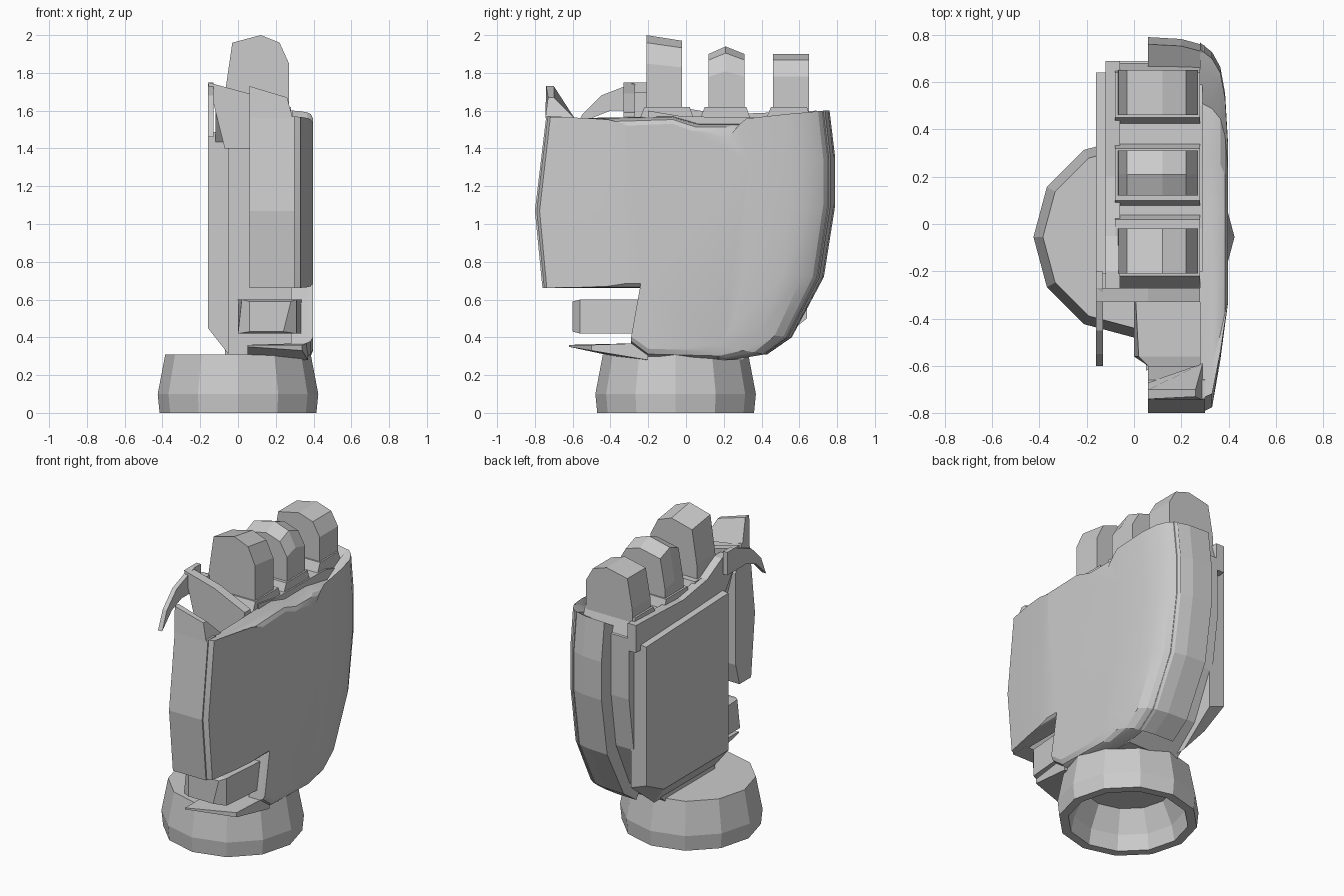
import bpy, bmesh, math

cube = bpy.data.objects.get("Cube")
if cube:
    bpy.data.objects.remove(cube, do_unlink=True)

grey = bpy.data.materials.new("light_grey")
grey.use_nodes = True
colour = (0.6, 0.6, 0.6, 1)
grey.diffuse_color = colour
grey.node_tree.nodes["Principled BSDF"].inputs["Base Color"].default_value = colour


def loft(name, rings, smooth=False):
    """Join equal-length rings of points with quads and cap both ends."""
    bm = bmesh.new()
    loops = [[bm.verts.new(p) for p in ring] for ring in rings]
    n = len(loops[0])
    for a, b in zip(loops, loops[1:]):
        for i in range(n):
            j = (i + 1) % n
            bm.faces.new((a[i], a[j], b[j], b[i]))
    bm.faces.new(loops[0][::-1])
    bm.faces.new(loops[-1])
    bmesh.ops.recalc_face_normals(bm, faces=bm.faces)
    mesh = bpy.data.meshes.new(name)
    bm.to_mesh(mesh)
    bm.free()
    mesh.materials.append(grey)
    obj = bpy.data.objects.new(name, mesh)
    bpy.context.collection.objects.link(obj)
    if smooth:
        bpy.ops.object.select_all(action='DESELECT')
        obj.select_set(True)
        bpy.context.view_layer.objects.active = obj
        bpy.ops.object.shade_smooth_by_angle(angle=math.radians(20))
    return obj


def side_prism(name, profile, x0, x1):
    """Extrude a (y, z) profile along x."""
    return loft(name, [[(x, y, z) for y, z in profile] for x in (x0, x1)])


def front_prism(name, profile, y0, y1):
    """Extrude an (x, z) profile along y."""
    return loft(name, [[(x, y, z) for x, z in profile] for y in (y0, y1)])


# Wrist cuff: faceted ring, hollow underneath
def cuff_ring(z, r):
    return [(r * math.cos(math.tau * i / 12), -0.055 + r * math.sin(math.tau * i / 12), z)
            for i in range(12)]


loft("wrist_cuff", [cuff_ring(z, r) for z, r in
                    ((0.24, 0.27), (0.1, 0.34), (0, 0.36), (0, 0.415), (0.1, 0.425), (0.31, 0.385))])

# Back-of-hand shell: one outline with a thumb notch, rounded off towards the rear
back_edge = [(0.76, 1.6), (0.79, 1.35), (0.79, 1.1), (0.73, 0.72), (0.56, 0.4), (0.43, 0.31)]
top_edge = [(-0.74, 1.57), (-0.6, 1.56), (-0.07, 1.57), (0.07, 1.53), (0.3, 1.53), (0.53, 1.49), (0.68, 1.57)]
bottom_edge = [(0.25, 0.28), (-0.2, 0.29), (-0.29, 0.36), (-0.24, 0.66), (-0.76, 0.66), (-0.8, 1.07)]
outline = top_edge + back_edge + bottom_edge


def shell_ring(x, front, rear, height):
    """Draw the outline in towards the middle: front part, rear part and height."""
    ring = []
    for y, z in outline:
        if y < -0.3:
            y = -0.3 + (y + 0.3) * front
        elif y > 0:
            y *= rear
        ring.append((x, y, 1 + (z - 1) * height))
    return ring


loft("hand_back_shell", [shell_ring(*ring) for ring in (
    (0.28, 1, 0.97, 1), (0.33, 0.95, 0.92, 0.995), (0.365, 0.55, 0.84, 0.985),
    (0.385, 0.25, 0.7, 0.97), (0.398, 0.06, 0.42, 0.93))], True)

# Walls wrapping from the shell towards the palm
inner = [(y * 0.87, 1 + (z - 1) * 0.9) for y, z in reversed(back_edge)]
rear_profile = back_edge + inner
loft("rear_wall", [[(x, y * s, z) for y, z in rear_profile]
                   for x, s in ((0.06, 1), (0.2, 0.99), (0.3, 0.955))])
front_profile = [(-0.76, 0.66), (-0.8, 1.07), (-0.74, 1.57), (-0.66, 1.57), (-0.6, 1.4), (-0.6, 0.8), (-0.64, 0.66)]
side_prism("front_wall", front_profile, 0.06, 0.3)
loft("front_wall_tip", [[(0.06, -0.745, 1.56), (0.29, -0.745, 1.56), (0.29, -0.59, 1.56), (0.06, -0.67, 1.56)],
                        [(0.06, -0.74, 1.73), (0.26, -0.73, 1.67), (0.26, -0.7, 1.67), (0.06, -0.7, 1.73)]])

# Hand core
side_prism("hand_core", [(-0.2, 0.28), (0.3, 0.28), (0.5, 0.45), (0.64, 0.75), (0.69, 1.1),
                         (0.69, 1.5), (0.5, 1.56), (-0.02, 1.57), (-0.2, 1.6)], -0.07, 0.29)

# Palm plate with chamfered lower edge, and the rail above it
loft("palm_plate", [[(-0.05, -0.21, 0.31), (-0.05, 0.4, 0.31), (-0.05, 0.64, 0.5), (-0.05, 0.64, 1.46), (-0.05, -0.21, 1.5)],
                    [(-0.16, -0.21, 0.45), (-0.16, 0.46, 0.45), (-0.16, 0.64, 0.54), (-0.16, 0.64, 1.45), (-0.16, -0.21, 1.48)]])
side_prism("palm_rail", [(-0.32, 1.58), (-0.2, 1.42), (0.69, 1.42), (0.69, 1.6), (0.2, 1.58),
                         (-0.05, 1.62), (-0.2, 1.7), (-0.32, 1.7)], -0.12, -0.06)

# Curved torn strap at the upper palm corner
side_prism("torn_strap", [(-0.2, 1.75), (-0.27, 1.75), (-0.45, 1.68), (-0.55, 1.58), (-0.6, 1.46),
                          (-0.5, 1.56), (-0.4, 1.6), (-0.2, 1.6)], -0.16, -0.13)
front_prism("strap_bridge", [(-0.16, 1.75), (0.06, 1.69), (0.28, 1.59), (0.28, 1.4), (-0.07, 1.4), (-0.12, 1.6)], -0.33, -0.27)

# Finger stumps, each with its own broken top
round_top = [(-0.07, 1.5), (-0.065, 1.72), (-0.03, 1.96), (0.12, 2.0), (0.22, 1.96), (0.27, 1.85), (0.27, 1.5)]
for name, sections in (
        ("first_finger", ((-0.21, 0), (-0.02, 0.03))),
        ("middle_finger", ((0.12, 0.1), (0.21, 0.06), (0.31, 0.1))),
        ("last_finger", ((0.46, 0.1), (0.65, 0.1)))):
    loft(name, [[(x, y, z if z < 1.7 else z - drop * (z - 1.5) * 2) for x, z in round_top]
                for y, drop in sections])

# Knuckle collars at the finger bases
for name, y0, y1 in (("first_collar", -0.27, 0.06), ("middle_collar", 0.05, 0.36), ("last_collar", 0.4, 0.68)):
    loft(name, [[(x, y, z) for x, y in ((-0.08, a), (0.28, a), (0.28, b), (-0.08, b))]
                for a, b, z in ((y0, y1, 1.5), (y0 + 0.05, y1 - 0.04, 1.62))])

# Thumb stump and the lip beneath it
loft("thumb_stump", [[(0.0, -0.19, 0.42), (0.34, -0.19, 0.42), (0.34, -0.19, 0.6), (0.0, -0.19, 0.6)],
                     [(0.0, -0.56, 0.42), (0.31, -0.56, 0.42), (0.31, -0.56, 0.6), (0.02, -0.56, 0.6)],
                     [(0.06, -0.6, 0.43), (0.24, -0.6, 0.43), (0.28, -0.6, 0.59), (0.06, -0.6, 0.59)]])
loft("thumb_lip", [[(0.05, -0.2, 0.26), (0.37, -0.2, 0.28), (0.37, -0.2, 0.37), (0.05, -0.2, 0.36)],
                   [(0.05, -0.62, 0.35), (0.34, -0.5, 0.33), (0.34, -0.5, 0.36), (0.05, -0.62, 0.36)]])
